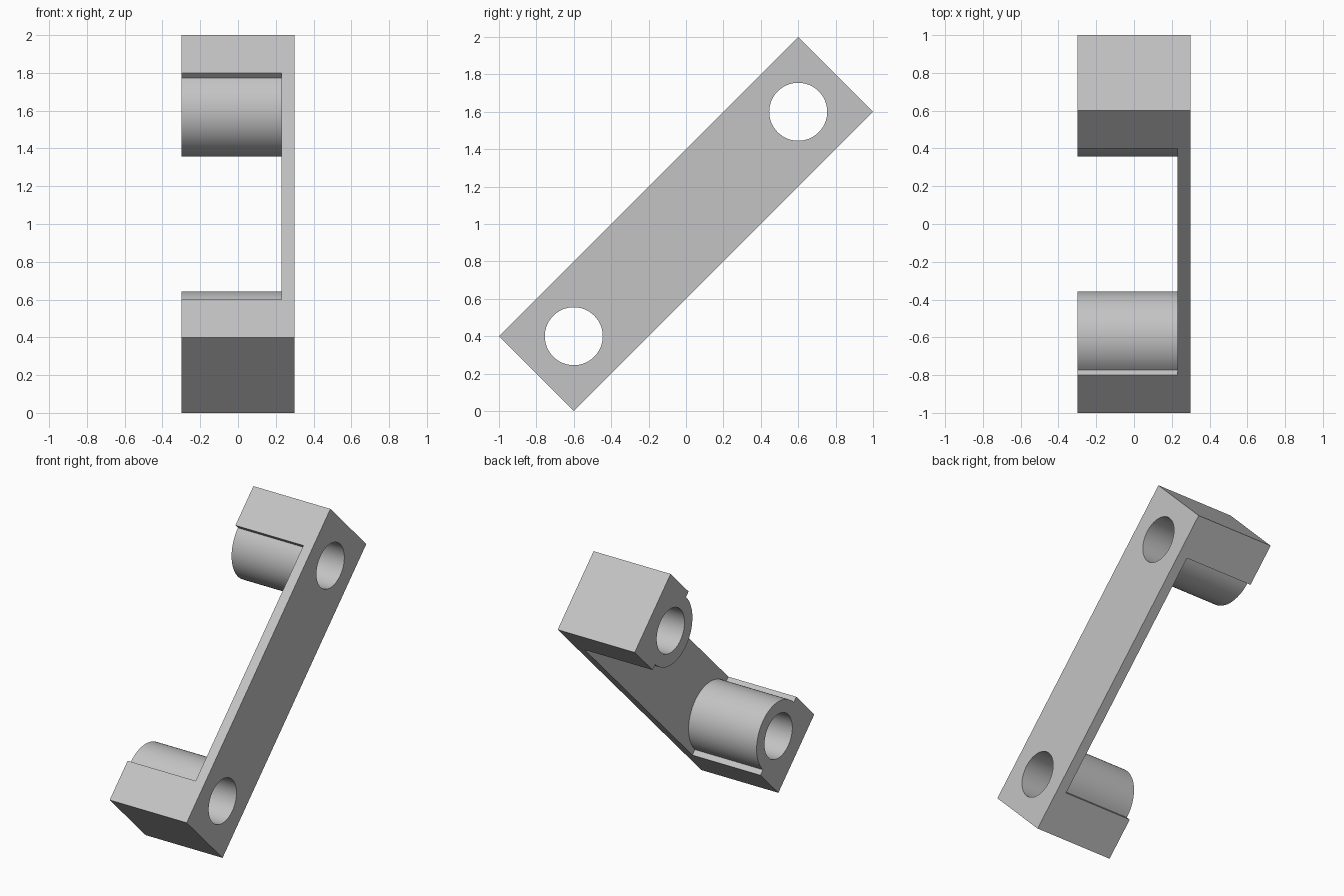
import bpy, bmesh
from math import pi, sin, cos, sqrt, radians
from mathutils import Matrix

cube = bpy.data.objects.get("Cube")
if cube:
    bpy.data.objects.remove(cube, do_unlink=True)

HALF_W = 0.4 / sqrt(2)       # half the width of the bar
HALF_L = 1.6 / sqrt(2)       # half the length of the bar
HOLE_R, BOSS_R = 0.155, 0.243
PIVOT = HALF_L - HALF_W      # hole centre along the bar

grey = bpy.data.materials.new("light_grey")
grey.use_nodes = True
colour = (0.55, 0.55, 0.55, 1)
grey.diffuse_color = colour
grey.node_tree.nodes["Principled BSDF"].inputs["Base Color"].default_value = colour

# Bar axis runs diagonally in the YZ plane, thickness runs along X
s = 1 / sqrt(2)
TILT = Matrix(((0, 0, 1, 0), (s, -s, 0, 0), (s, s, 0, 1), (0, 0, 0, 1)))


def arc(cx, r, start, end, steps):
    return [(cx + r * cos(start + (end - start) * i / steps),
             r * sin(start + (end - start) * i / steps)) for i in range(steps + 1)]


def hole(cx):
    return arc(cx, HOLE_R, 0, 2 * pi, 64)[:-1]


def extrude_profile(name, loops, x0, x1):
    """Fill outline and holes, then extrude from x0 to x1."""
    curve = bpy.data.curves.new(name, 'CURVE')
    curve.dimensions = '2D'
    curve.fill_mode = 'BOTH'
    curve.extrude = (x1 - x0) / 2
    for pts in loops:
        spline = curve.splines.new('POLY')
        spline.points.add(len(pts) - 1)
        for p, (u, v) in zip(spline.points, pts):
            p.co = (u, v, 0, 1)
        spline.use_cyclic_u = True
    obj = bpy.data.objects.new(name, curve)
    bpy.context.collection.objects.link(obj)
    bpy.ops.object.select_all(action='DESELECT')
    obj.select_set(True)
    bpy.context.view_layer.objects.active = obj
    bpy.ops.object.convert(target='MESH')
    obj = bpy.context.view_layer.objects.active
    mesh = obj.data
    bm = bmesh.new()
    bm.from_mesh(mesh)
    bmesh.ops.remove_doubles(bm, verts=bm.verts, dist=0.0001)
    bm.transform(Matrix.Translation(((x0 + x1) / 2, 0, 0)) @ TILT)
    bmesh.ops.recalc_face_normals(bm, faces=bm.faces)
    bm.to_mesh(mesh)
    bm.free()
    mesh.materials.clear()
    mesh.materials.append(grey)
    bpy.ops.object.shade_smooth_by_angle(angle=radians(30))
    return obj


# Flat side plate with two holes
outline = [(-HALF_L, -HALF_W), (HALF_L, -HALF_W), (HALF_L, HALF_W), (-HALF_L, HALF_W)]
extrude_profile("side_plate", [outline, hole(PIVOT), hole(-PIVOT)], 0.23, 0.3)

# End bosses: square outer half, round inner half, narrow step between
for name, side in (("upper_boss", 1), ("lower_boss", -1)):
    square = [(PIVOT, -HALF_W), (HALF_L, -HALF_W), (HALF_L, HALF_W), (PIVOT, HALF_W)]
    shape = square + arc(PIVOT, BOSS_R, pi / 2, 3 * pi / 2, 32)
    extrude_profile(name, [[(side * u, side * v) for u, v in shape],
                           hole(side * PIVOT)], -0.3, 0.23)
